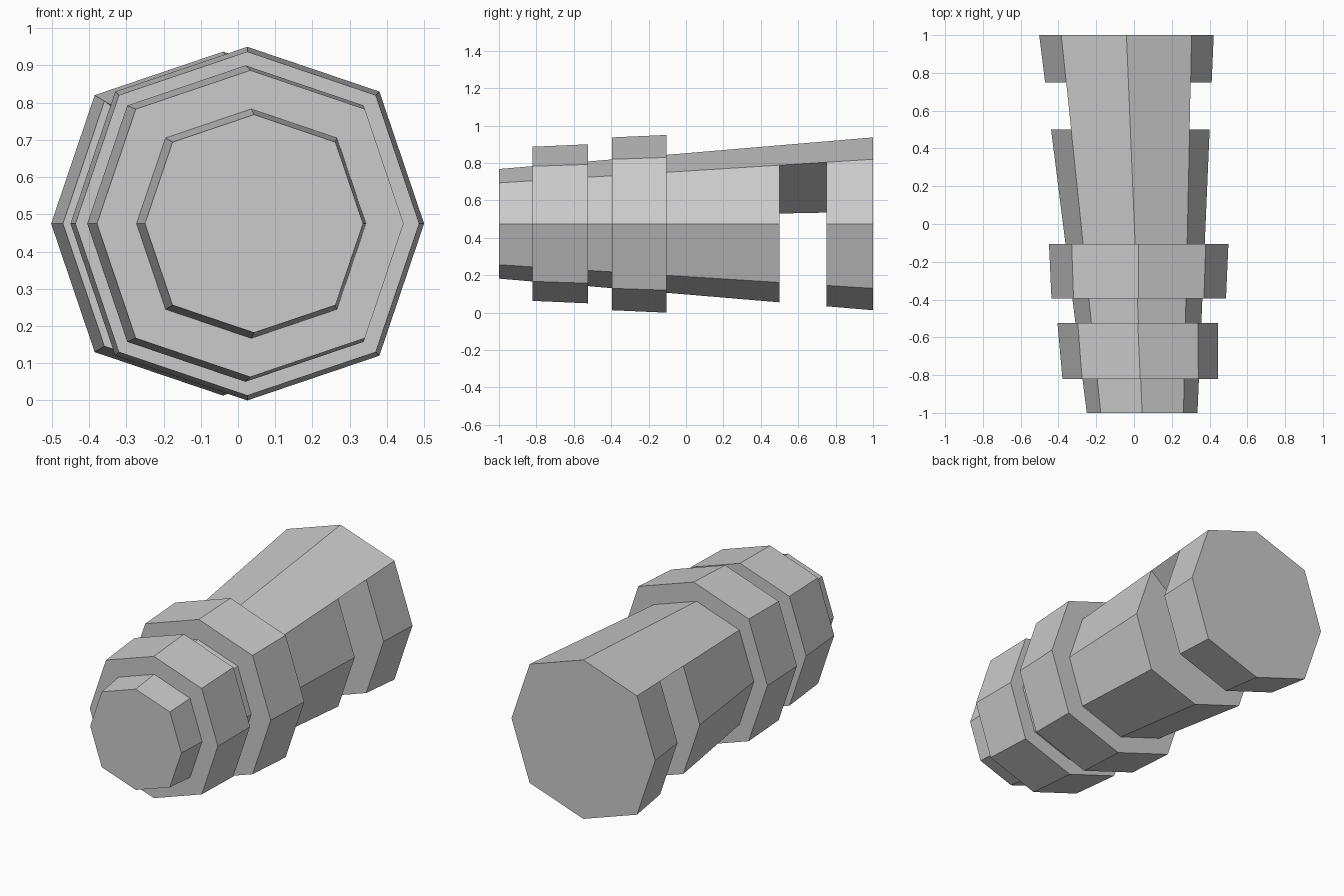
import bpy
import bmesh

cube = bpy.data.objects.get("Cube")
if cube:
    bpy.data.objects.remove(cube)

grey = bpy.data.materials.new("plain grey")
grey.use_nodes = True
colour = (0.6, 0.6, 0.6, 1)
grey.diffuse_color = colour
grey.node_tree.nodes["Principled BSDF"].inputs["Base Color"].default_value = colour

AXIS_Z = 0.475
SHOULDER = 0.747  # corner offset of the eight-sided section
SECTION = [(0, 1), (SHOULDER, SHOULDER), (1, 0), (SHOULDER, -SHOULDER),
           (0, -1), (-SHOULDER, -SHOULDER), (-1, 0), (-SHOULDER, SHOULDER)]


def add_section(bm, y, x, radius):
    """Add the corners of one eight-sided cross-section."""
    return [bm.verts.new((x + u * radius, y, AXIS_Z + v * radius)) for u, v in SECTION]


def bridge(bm, a, b):
    """Join two closed loops with side faces."""
    for i in range(len(a)):
        j = (i + 1) % len(a)
        bm.faces.new((a[i], a[j], b[j], b[i]))


def finish(bm, name):
    bmesh.ops.recalc_face_normals(bm, faces=bm.faces)
    mesh = bpy.data.meshes.new(name)
    bm.to_mesh(mesh)
    bm.free()
    mesh.materials.append(grey)
    obj = bpy.data.objects.new(name, mesh)
    bpy.context.collection.objects.link(obj)
    return obj


def body_section(bm, y):
    """Body section on its slanting, widening axis."""
    t = (y + 1) / 2
    return add_section(bm, y, 0.043 - 0.083 * t, 0.293 + 0.169 * t)


# Tapered body with a notch that leaves only a kite-shaped upper bridge
bm = bmesh.new()
front, notch_front, notch_back, back = [body_section(bm, y) for y in (-1, 0.5, 0.75, 1)]
bridge(bm, front, notch_front)
bridge(bm, notch_back, back)
bm.faces.new(front)
bm.faces.new(back)
kites = []
for loop, height in ((notch_front, 0.53), (notch_back, 0.535)):
    top = loop[0].co
    point = bm.verts.new((top.x, top.y, height))
    bm.faces.new(loop[1:] + [point])  # notch wall
    kites.append([loop[7], loop[0], loop[1], point])
bridge(bm, *kites)
finish(bm, "tapered_body")

# Two raised collars: (y, centre x, radius) at each end
for name, ends in (
    ("front_collar", ((-0.82, 0.033, 0.412), (-0.525, 0.02, 0.425))),
    ("middle_collar", ((-0.395, 0.025, 0.462), (-0.105, 0.025, 0.475))),
):
    bm = bmesh.new()
    loops = [add_section(bm, *end) for end in ends]
    bridge(bm, *loops)
    for loop in loops:
        bm.faces.new(loop)
    finish(bm, name)
